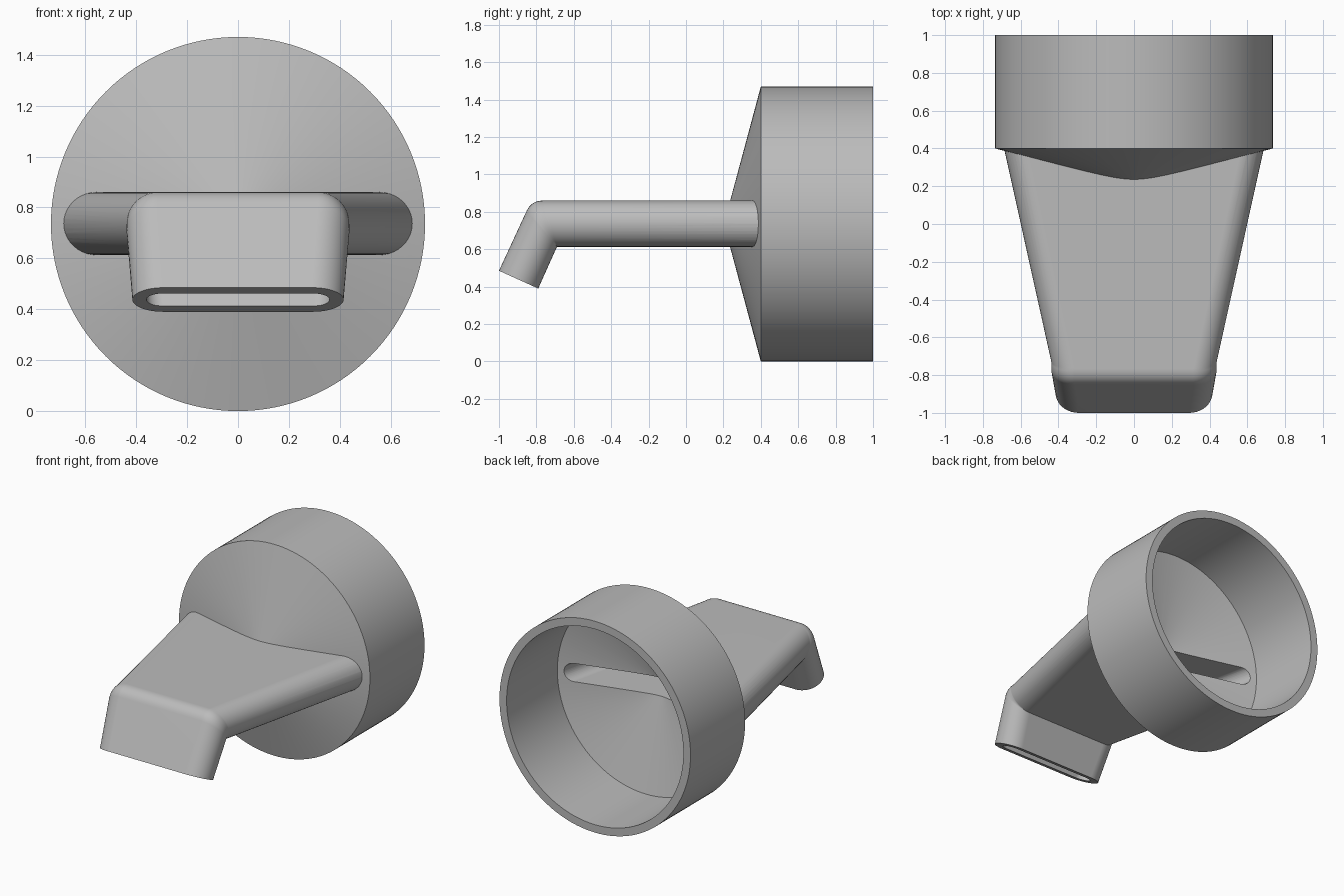
import bpy, bmesh
from math import sin, cos, pi, radians
from mathutils import Vector

if "Cube" in bpy.data.objects:
    bpy.data.objects.remove(bpy.data.objects["Cube"])

AXIS_Z = 0.735
SLOPE = 0.268          # cone depth per unit of radius

grey = bpy.data.materials.new("plain grey")
grey.use_nodes = True
colour = (0.5, 0.5, 0.5, 1)
grey.diffuse_color = colour
grey.node_tree.nodes["Principled BSDF"].inputs["Base Color"].default_value = colour


def make_object(name, bm):
    bmesh.ops.remove_doubles(bm, verts=bm.verts, dist=0.0002)
    bmesh.ops.recalc_face_normals(bm, faces=bm.faces)
    mesh = bpy.data.meshes.new(name)
    bm.to_mesh(mesh)
    bm.free()
    mesh.materials.append(grey)
    obj = bpy.data.objects.new(name, mesh)
    bpy.context.collection.objects.link(obj)
    return obj


def loft(name, rings):
    """Skin a closed solid through rings of equal length."""
    bm = bmesh.new()
    loops = [[bm.verts.new(p) for p in ring] for ring in rings]
    n = len(loops[0])
    for a, b in zip(loops, loops[1:]):
        for i in range(n):
            j = (i + 1) % n
            bm.faces.new((a[i], a[j], b[j], b[i]))
    bm.faces.new(loops[0])
    bm.faces.new(loops[-1])
    return make_object(name, bm)


def drum(name, radius, base_y, end_y, steps=128):
    """Cylinder along y with a shallow cone on its front."""
    profile = [(0.001, base_y - radius * SLOPE), (radius, base_y), (radius, end_y)]
    return loft(name, [[(r * cos(2 * pi * i / steps), y, AXIS_Z + r * sin(2 * pi * i / steps))
                        for i in range(steps)] for r, y in profile])


def slot_ring(low, high, half_width, bulge, steps=20):
    """Stadium section between a lower and an upper (y, z) point."""
    mid, half = (low + high) / 2, (high - low) / 2
    ring = []
    for side in (1, -1):
        for i in range(steps + 1):
            a = side * (-pi / 2 + pi * i / steps)
            p = mid + half * sin(a)
            ring.append((side * (half_width - bulge + bulge * cos(a)), p.x, p.y))
    return ring


# Spout path: straight tapered run, filleted elbow, downturned mouth
inner_corner = Vector((-0.69, 0.613))
outer_corner = Vector((-0.827, 0.86))
mouth_dir = Vector((-0.414, -0.910))
start = outer_corner + Vector((0.062, 0))
finish = outer_corner + mouth_dir * 0.062


def spout(name, inset, root_y, extra, bulge):
    t = inset / 0.235
    sections = [(Vector((root_y, 0.613)), Vector((root_y, 0.86)), 0.602 + 0.215 * root_y)]
    for i in range(9):
        u = i / 8
        top = start * (1 - u) ** 2 + outer_corner * 2 * u * (1 - u) + finish * u ** 2
        sections.append((inner_corner, top, 0.438))
    sections.append((Vector((-0.79, 0.39)) + mouth_dir * extra,
                     Vector((-1.0, 0.485)) + mouth_dir * extra, 0.415))
    return loft(name, [slot_ring(lo.lerp(hi, t), hi.lerp(lo, t), w - inset, bulge)
                       for lo, hi, w in sections])


def combine(target, tool, operation):
    mod = target.modifiers.new(operation.lower(), "BOOLEAN")
    mod.operation, mod.object, mod.solver = operation, tool, "EXACT"
    bpy.context.view_layer.objects.active = target
    bpy.ops.object.modifier_apply(modifier=mod.name)
    bpy.data.objects.remove(tool)


# Collar and spout joined, then hollowed by the cavity and the channel
body = drum("nozzle_body", AXIS_Z, 0.4, 1.0)
combine(body, spout("spout", 0, 0.42, 0, 0.123), "UNION")
combine(body, drum("cavity", 0.68, 0.442, 1.1), "DIFFERENCE")
combine(body, spout("channel", 0.057, 0.47, 0.03, 0.064), "DIFFERENCE")

# Smooth curved walls, crisp rims
body.data.shade_smooth()
body.data.set_sharp_from_angle(angle=radians(14))
weighted = body.modifiers.new("even_shading", "WEIGHTED_NORMAL")
weighted.keep_sharp = True
